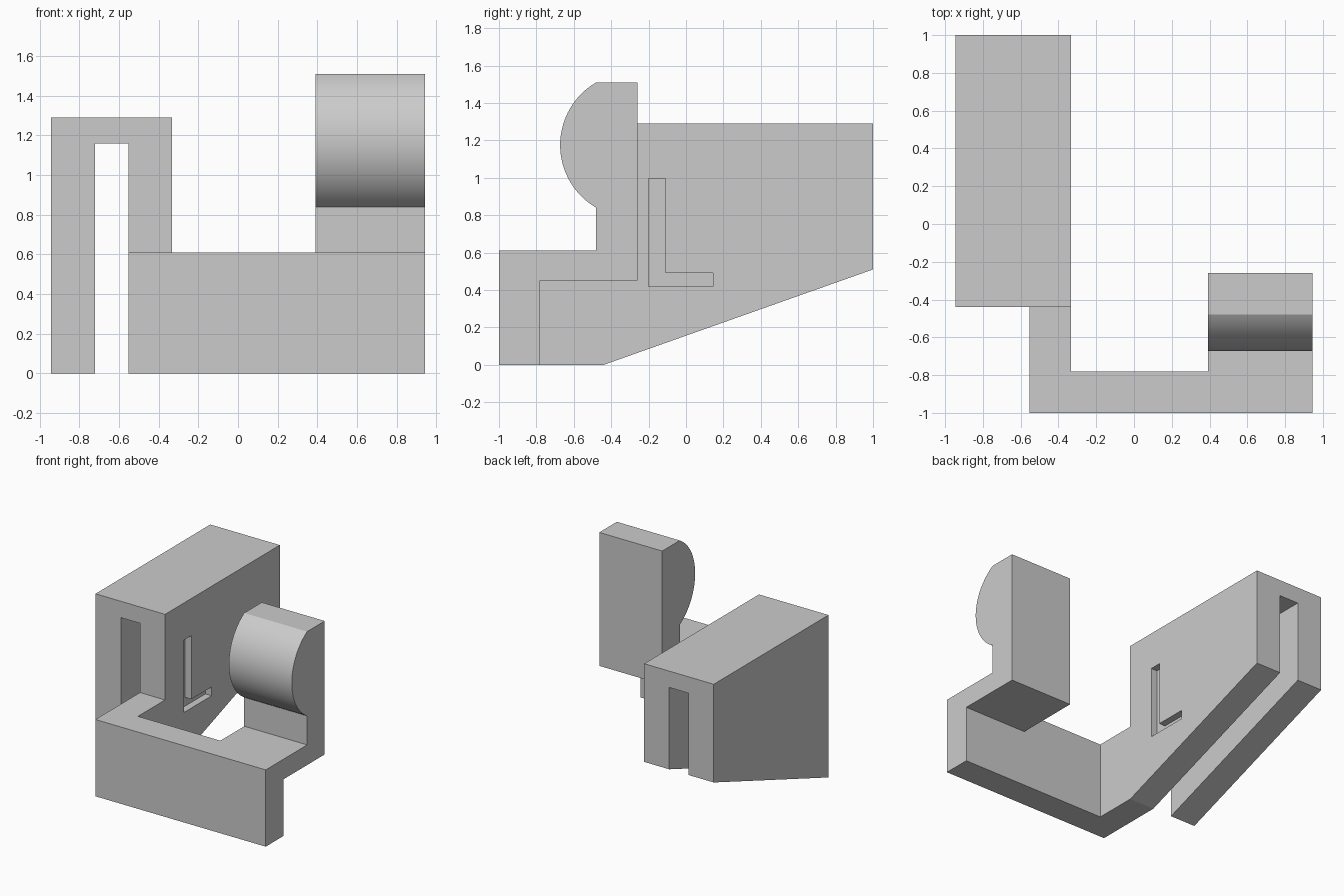
import bpy, bmesh
from math import asin, sin, cos, hypot

if "Cube" in bpy.data.objects:
    bpy.data.objects.remove(bpy.data.objects["Cube"], do_unlink=True)

grey = bpy.data.materials.new("light grey")
grey.use_nodes = True
grey.diffuse_color = (0.6, 0.6, 0.6, 1)
grey.node_tree.nodes["Principled BSDF"].inputs["Base Color"].default_value = (0.6, 0.6, 0.6, 1)


def extrude_x(name, profile, x0, x1):
    """Sweep a side profile of (y, z) points from x0 to x1."""
    bm = bmesh.new()
    face = bm.faces.new([bm.verts.new((x0, y, z)) for y, z in profile])
    swept = bmesh.ops.extrude_face_region(bm, geom=[face])["geom"]
    bmesh.ops.translate(bm, vec=(x1 - x0, 0, 0),
                        verts=[v for v in swept if isinstance(v, bmesh.types.BMVert)])
    bmesh.ops.recalc_face_normals(bm, faces=bm.faces)
    mesh = bpy.data.meshes.new(name)
    bm.to_mesh(mesh)
    bm.free()
    obj = bpy.data.objects.new(name, mesh)
    bpy.context.collection.objects.link(obj)
    mesh.materials.append(grey)
    return obj


def rect(y0, y1, z0, z1):
    return [(y0, z0), (y1, z0), (y1, z1), (y0, z1)]


# Main levels and depths shared by the parts
front, back, body_front, bar_back = -1.0, 1.0, -0.44, -0.78
bar_top, slab_base, slab_top, tail = 0.61, 1.16, 1.29, 0.51
outer, inner, side = -0.944, -0.333, 0.944

# Two walls with a sloping underside, joined by a top slab
slope = [(body_front, 0), (back, tail), (back, slab_base), (body_front, slab_base)]
extrude_x("outer_wall", slope, outer, -0.722)
inner_wall = extrude_x("inner_wall", [(front, 0)] + slope +
                       [(body_front, bar_top), (front, bar_top)], -0.553, inner)
extrude_x("top_slab", rect(body_front, back, slab_base, slab_top), outer, inner)

# Bent recess in the inner wall
recess = [(-0.2, 0.42), (0.145, 0.42), (0.145, 0.49), (-0.11, 0.49), (-0.11, 0.995), (-0.2, 0.995)]
cutter = extrude_x("recess_cutter", recess, inner - 0.055, inner + 0.1)
cutter.hide_render = True
cutter.hide_set(True)
cut = inner_wall.modifiers.new("recess", "BOOLEAN")
cut.operation, cut.object, cut.solver = "DIFFERENCE", cutter, "EXACT"
bpy.context.view_layer.objects.active = inner_wall
bpy.ops.object.modifier_apply(modifier=cut.name)
bpy.data.objects.remove(cutter, do_unlink=True)

# Front crossbar
extrude_x("front_bar", rect(front, bar_back, 0, bar_top), inner, side)

# Upright with a rounded pad, standing on a short arm
low, high, face_y, bulge = 0.84, 1.51, -0.48, 0.193
half = (high - low) / 2
radius = (half ** 2 + bulge ** 2) / (2 * bulge)
sweep = asin(half / radius)
centre_y, centre_z, steps = face_y - bulge + radius, (low + high) / 2, 32
arc = []
for i in range(steps + 1):
    a = sweep * (1 - 2 * i / steps)
    arc.append((centre_y - radius * cos(a), centre_z + radius * sin(a)))
upright = extrude_x("pad_upright", [(bar_back, 0.45), (-0.26, 0.45), (-0.26, high)] + arc +
                    [(face_y, bar_top), (bar_back, bar_top)], 0.391, side)
bpy.ops.object.select_all(action="DESELECT")
upright.select_set(True)
bpy.context.view_layer.objects.active = upright
bpy.ops.object.shade_smooth_by_angle(angle=0.4)
